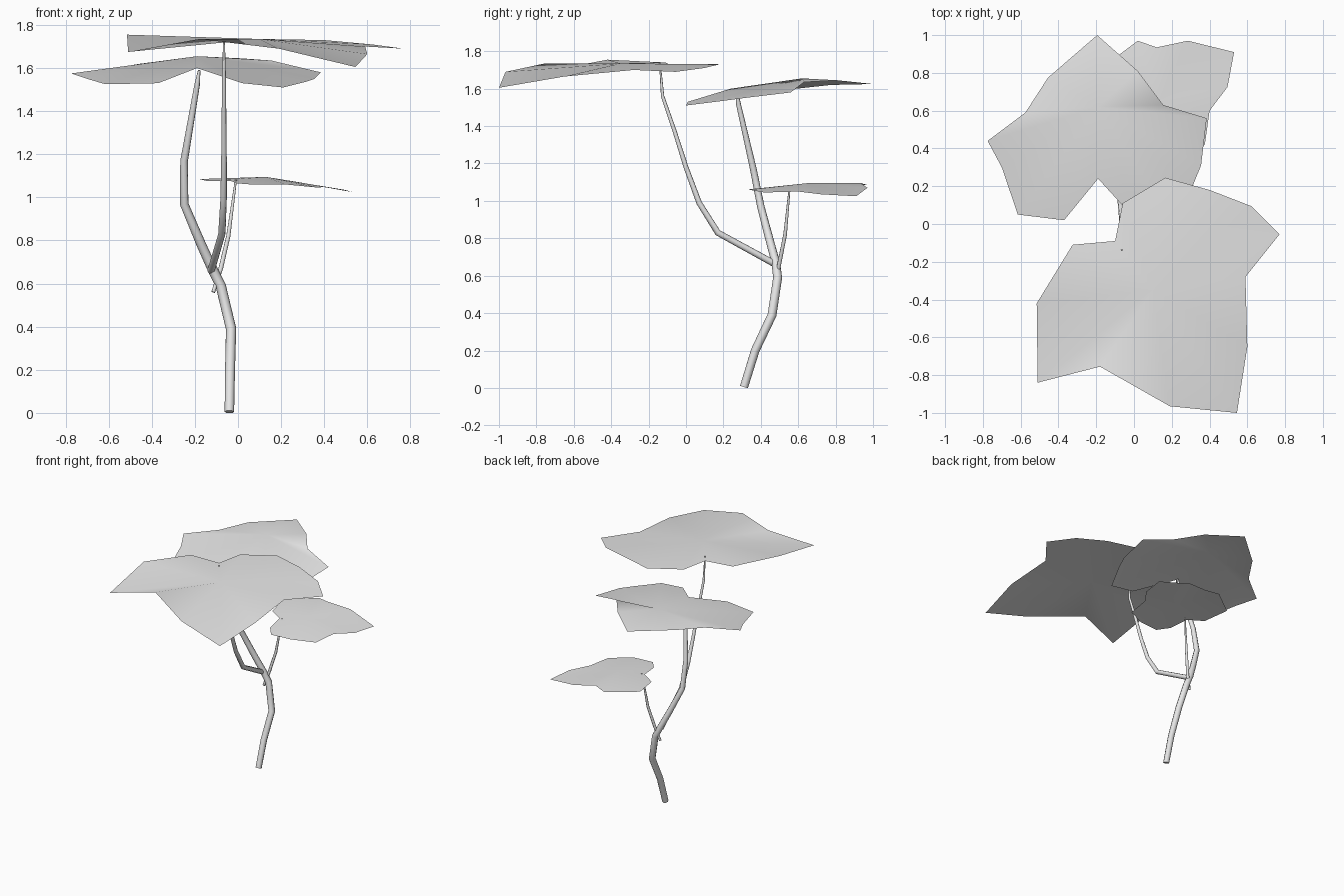
import bpy
import bmesh
from math import radians
from mathutils import Vector

default_cube = bpy.data.objects.get("Cube")
if default_cube:
    bpy.data.objects.remove(default_cube, do_unlink=True)

# One plain grey covers the whole plant
grey = bpy.data.materials.new("light grey")
grey.use_nodes = True
colour = (0.8, 0.8, 0.8, 1)
grey.diffuse_color = colour
grey.node_tree.nodes["Principled BSDF"].inputs["Base Color"].default_value = colour


def select_only(obj):
    bpy.ops.object.select_all(action="DESELECT")
    obj.select_set(True)
    bpy.context.view_layer.objects.active = obj


def add_stem(name, points):
    """Tapered eight-sided tube; each point is x, y, z, radius."""
    curve = bpy.data.curves.new(name, "CURVE")
    curve.dimensions = "3D"
    curve.bevel_depth = 1
    curve.bevel_resolution = 2
    curve.use_fill_caps = True
    spline = curve.splines.new("POLY")
    spline.points.add(len(points) - 1)
    for target, (x, y, z, radius) in zip(spline.points, points):
        target.co = (x, y, z, 1)
        target.radius = radius
    obj = bpy.data.objects.new(name, curve)
    bpy.context.collection.objects.link(obj)
    select_only(obj)
    bpy.ops.object.convert(target="MESH")
    obj = bpy.context.object
    obj.data.materials.clear()
    obj.data.materials.append(grey)
    bpy.ops.object.shade_smooth_by_angle(angle=radians(50))


def add_leaf(name, centre, outline):
    """Thin single-sided blade: an outline fanned around a raised centre."""
    bm = bmesh.new()
    hub = bm.verts.new(Vector(centre))
    rim = [bm.verts.new(Vector(point)) for point in outline]
    for index, vert in enumerate(rim):
        bm.faces.new((hub, rim[index - 1], vert))
    # Keep the upper side of the blade facing the sky
    bm.normal_update()
    for face in bm.faces:
        if face.normal.z < 0:
            face.normal_flip()
    mesh = bpy.data.meshes.new(name)
    bm.to_mesh(mesh)
    bm.free()
    mesh.materials.append(grey)
    obj = bpy.data.objects.new(name, mesh)
    bpy.context.collection.objects.link(obj)
    select_only(obj)
    bpy.ops.object.shade_smooth_by_angle(angle=radians(50))


# Main stem, running up to the back leaf
add_stem("main_stem", [
    (-.04, .31, .005, .022), (-.037, .37, .2, .023), (-.032, .46, .39, .024),
    (-.08, .49, .59, .024), (-.12, .48, .67, .023), (-.17, .45, .78, .022),
    (-.25, .4, .97, .02), (-.25, .36, 1.17, .018), (-.19, .28, 1.52, .013),
    (-.18, .27, 1.59, .006),
])

# Side branch carrying the front leaf
add_stem("front_branch", [
    (-.125, .48, .66, .018), (-.075, .17, .83, .017), (-.067, .07, .99, .015),
    (-.065, 0, 1.18, .013), (-.065, -.06, 1.37, .011),
    (-.065, -.125, 1.56, .009), (-.065, -.14, 1.74, .004),
])

# Thin stalk carrying the low leaf
add_stem("low_stalk", [
    (-.115, .48, .56, .009), (-.08, .5, .67, .011), (-.045, .53, .82, .01),
    (-.01, .555, 1.08, .005),
])

# Broad leaf at the front
add_leaf("front_leaf", (.1, -.35, 1.735), [
    (-.1, -.09, 1.73), (-.06, .11, 1.73), (.165, .245, 1.73), (.4, .18, 1.73),
    (.62, .095, 1.71), (.77, -.055, 1.69), (.59, -.28, 1.7), (.6, -.65, 1.665),
    (.545, -1, 1.605), (.19, -.965, 1.69), (-.18, -.755, 1.735),
    (-.51, -.84, 1.675), (-.515, -.42, 1.755), (-.325, -.11, 1.74),
])

# Broad leaf at the back
add_leaf("back_leaf", (-.19, .62, 1.655), [
    (-.19, .24, 1.6), (-.37, .02, 1.53), (-.615, .05, 1.525),
    (-.7, .3, 1.55), (-.775, .44, 1.575), (-.575, .59, 1.6),
    (-.455, .775, 1.62), (-.195, 1, 1.625), (.02, .81, 1.645),
    (.155, .63, 1.635), (.385, .56, 1.58), (.355, .31, 1.55),
    (.31, .2, 1.535), (.21, 0, 1.51), (.02, .01, 1.53),
])

# Small low leaf
add_leaf("low_leaf", (.13, .65, 1.095), [
    (-.03, .55, 1.075), (-.14, .62, 1.075), (-.18, .82, 1.085),
    (.02, .97, 1.085), (.12, .935, 1.095), (.285, .97, 1.07),
    (.53, .91, 1.025), (.495, .725, 1.035), (.4, .6, 1.05), (.375, .42, 1.045),
    (.22, .335, 1.06), (.06, .32, 1.06), (-.005, .4, 1.065),
])
